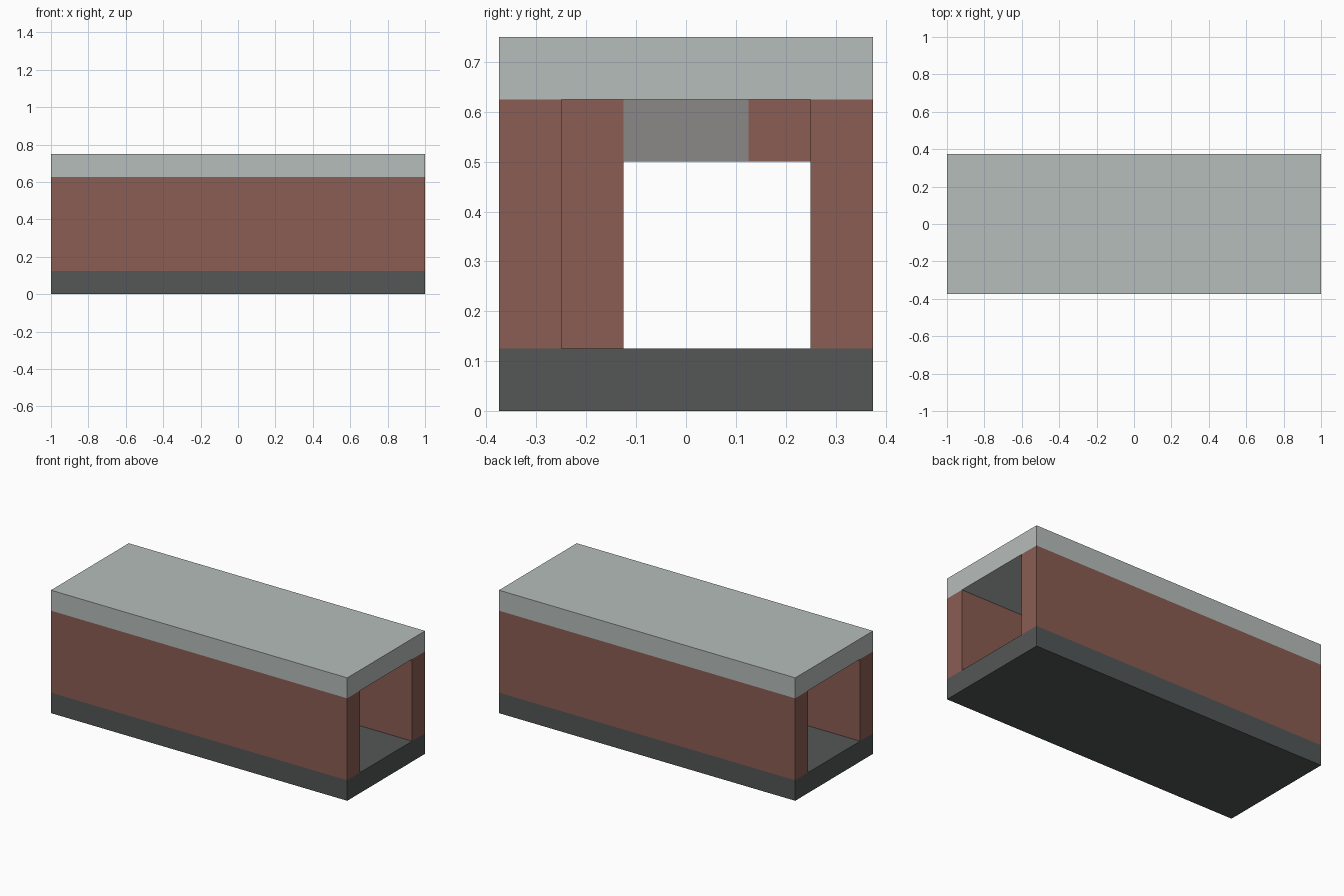
import bpy

cube = bpy.data.objects.get("Cube")
if cube:
    bpy.data.objects.remove(cube, do_unlink=True)


def to_linear(value):
    c = value / 255
    return c / 12.92 if c <= 0.04045 else ((c + 0.055) / 1.055) ** 2.4


def make_material(name, rgb):
    color = tuple(to_linear(v) for v in rgb) + (1,)
    mat = bpy.data.materials.new(name)
    mat.use_nodes = True
    mat.diffuse_color = color
    mat.node_tree.nodes["Principled BSDF"].inputs["Base Color"].default_value = color
    return mat


def box(name, low, high, mat):
    bpy.ops.mesh.primitive_cube_add(size=1)
    obj = bpy.context.object
    obj.name = name
    for v in obj.data.vertices:
        v.co = [b if c > 0 else a for c, a, b in zip(v.co, low, high)]
    obj.data.materials.append(mat)
    return obj


pale = make_material("pale stone", (182, 189, 187))
brick = make_material("red brick", (138, 93, 83))
dark = make_material("dark stone", (83, 87, 86))
grey = make_material("warm grey", (139, 135, 135))

u = 0.125          # one block
end, side = 8 * u, 3 * u

# Floor and roof slabs
box("floor_slab", (-end, -side, 0), (end, side, u), dark)
box("roof_slab", (-end, -side, 5 * u), (end, side, 6 * u), pale)

# Long side walls, leaving the ends open
box("front_wall", (-end, -side, u), (end, -2 * u, 5 * u), brick)
box("back_wall", (-end, 2 * u, u), (end, side, 5 * u), brick)

# Inner frame across the passage: pillar, lintel and bracket
box("inner_pillar", (-u, -2 * u, u), (u, -u, 5 * u), brick)
box("inner_lintel", (-u, -u, 4 * u), (u, u, 5 * u), grey)
box("inner_bracket", (-u, u, 4 * u), (u, 2 * u, 5 * u), brick)
